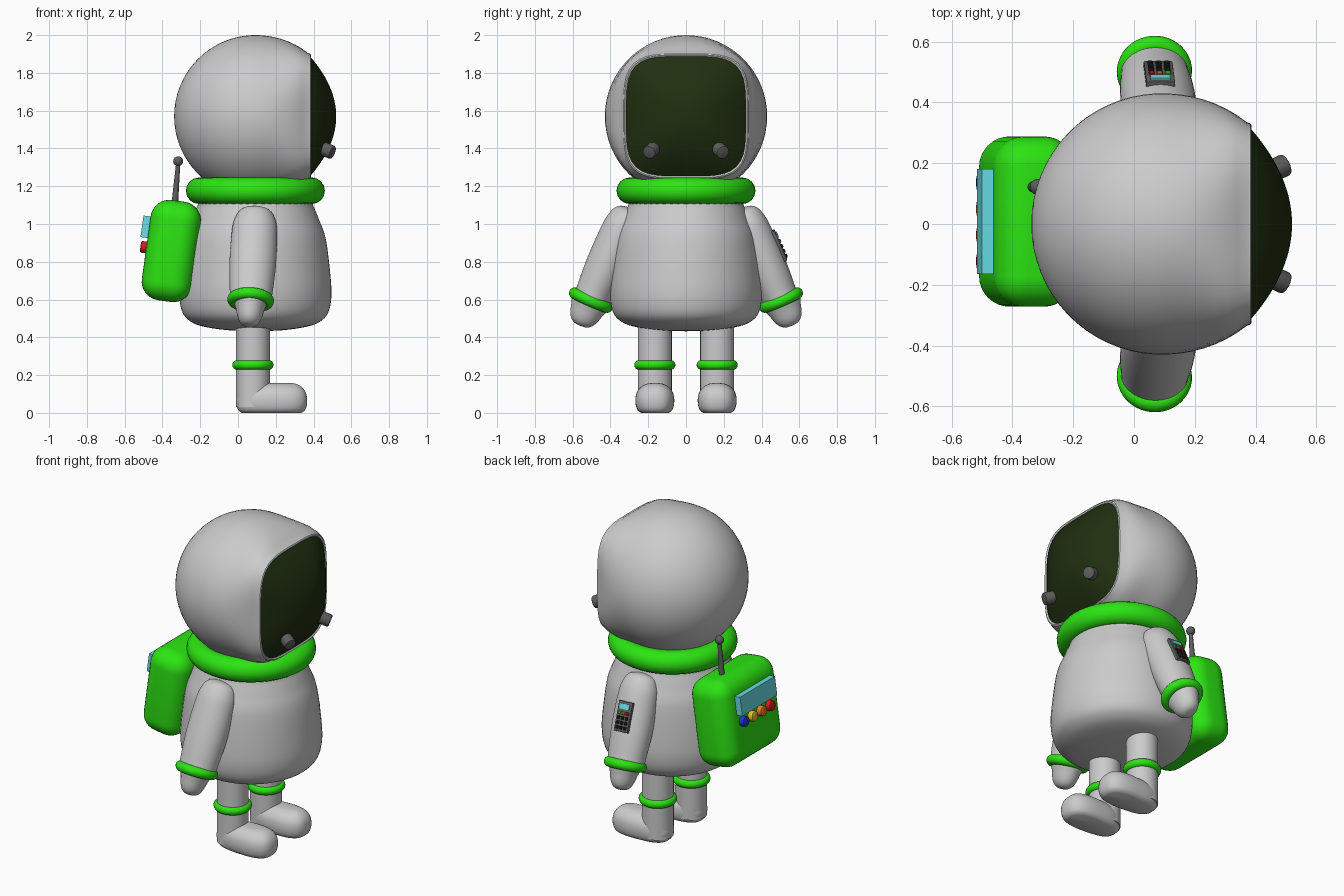
import bpy, bmesh, math
from mathutils import Matrix, Vector

if "Cube" in bpy.data.objects:
    bpy.data.objects.remove(bpy.data.objects["Cube"])

def material(name, rgb):
    m = bpy.data.materials.new(name)
    m.diffuse_color = (*rgb, 1)
    m.use_nodes = True
    m.node_tree.nodes["Principled BSDF"].inputs["Base Color"].default_value = m.diffuse_color
    return m

GREEN = material("green", (0.025, 0.78, 0.006))
DARK = material("dark_glass", (0.014, 0.028, 0.005))
METAL = material("dark_grey", (0.11, 0.11, 0.11))
BLACK = material("black", (0.015, 0.015, 0.015))
CYAN = material("cyan", (0.14, 0.75, 0.8))
BLUE = material("blue", (0.01, 0.04, 0.6))
YELLOW = material("yellow", (0.8, 0.5, 0.02))
ORANGE = material("orange", (0.8, 0.2, 0.01))
RED = material("red", (0.7, 0.01, 0.01))

def finish(name, bm, mat=None, matrix=Matrix(), bevel=0, segs=3):
    bmesh.ops.recalc_face_normals(bm, faces=bm.faces)
    if bevel:
        bmesh.ops.bevel(bm, geom=bm.edges[:], offset=bevel, segments=segs,
                        profile=0.5, affect='EDGES')
    me = bpy.data.meshes.new(name)
    bm.to_mesh(me)
    bm.free()
    ob = bpy.data.objects.new(name, me)
    bpy.context.collection.objects.link(ob)
    ob.matrix_world = matrix
    if mat:
        me.materials.append(mat)
    bpy.ops.object.select_all(action='DESELECT')
    ob.select_set(True)
    bpy.context.view_layer.objects.active = ob
    bpy.ops.object.shade_smooth_by_angle(angle=math.radians(35))
    return ob

def loft(name, rings, mat=None, matrix=Matrix(), closed=False):
    """Skin a list of equal-length point rings; closed joins last to first."""
    bm = bmesh.new()
    vs = [[bm.verts.new(p) for p in r] for r in rings]
    n = len(vs[0])
    pairs = list(zip(vs, vs[1:])) + ([(vs[-1], vs[0])] if closed else [])
    for a, b in pairs:
        for i in range(n):
            j = (i + 1) % n
            bm.faces.new((a[i], a[j], b[j], b[i]))
    if not closed:
        bm.faces.new(vs[0])
        bm.faces.new(vs[-1])
    return finish(name, bm, mat, matrix)

def smooth(pts, n=4):
    """Catmull-Rom curve through profile points."""
    p = [Vector(q) for q in pts]
    p = [2 * p[0] - p[1]] + p + [2 * p[-1] - p[-2]]
    out = []
    for a, b, c, d in zip(p, p[1:], p[2:], p[3:]):
        for k in range(n):
            t = k / n
            out.append(0.5 * (2*b + (c-a)*t + (2*a-5*b+4*c-d)*t*t + (3*b-a-3*c+d)*t**3))
    return out + [p[-2]]

def lathe(name, profile, mat=None, matrix=Matrix(), sx=1, sy=1, n=48, closed=False):
    ang = [2 * math.pi * i / n for i in range(n)]
    rings = [[(max(r, 0.0005) * sx * math.cos(a), max(r, 0.0005) * sy * math.sin(a), z)
              for a in ang] for r, z in profile]
    return loft(name, rings, mat, matrix, closed)

def torus(name, major, minor, matrix, mat=GREEN):
    prof = [(major + minor * math.cos(a), minor * math.sin(a))
            for a in (2 * math.pi * k / 16 for k in range(16))]
    return lathe(name, prof, mat, matrix, closed=True)

def box(name, size, matrix, mat=None, bevel=0, segs=3):
    bm = bmesh.new()
    bmesh.ops.create_cube(bm, size=1)
    bmesh.ops.scale(bm, vec=size, verts=bm.verts)
    return finish(name, bm, mat, matrix, bevel, segs)

def disc(name, r, depth, matrix, mat):
    h, b = depth / 2, r * 0.25
    return lathe(name, [(0, -h), (r, -h), (r, h - b), (r - b * 0.3, h - b * 0.3),
                        (r - b, h), (0, h)], mat, matrix, n=24)

def aim(loc, direction):
    return Matrix.Translation(loc) @ Vector(direction).to_track_quat('Z', 'Y').to_matrix().to_4x4()

T = Matrix.Translation
CX = 0.092

# Helmet: rings from the back pole morphing from round to rounded-square at the visor
def squircle(dx, r, q, n=64):
    ring = []
    for i in range(n):
        a = 2 * math.pi * i / n
        c, s = math.cos(a), math.sin(a)
        k = r / (abs(c) ** q + abs(s) ** q) ** (1 / q)
        ring.append((CX + dx, k * c, 1.57 + k * s))
    return ring

R = 0.43
rings = []
end = math.acos(-0.28 / R)
for i in range(25):
    dx = -R * math.cos(max(i, 0.02) / 24 * end)
    t = max(dx, 0) / 0.28
    rings.append(squircle(dx, math.sqrt(R * R - dx * dx) + 0.008 * t * t, 2 + 2 * t ** 3))
for dx, r in ((0.291, 0.331), (0.295, 0.325), (0.29, 0.317), (0.26, 0.31)):
    rings.append(squircle(dx, r, 4))
loft("helmet", rings)

# Visor: bulged glass filling the opening
rings = [squircle(0.255, 0.319, 4)]
for i in range(15):
    s = max(1 - i / 14, 0.004)
    rings.append(squircle(0.286 + 0.142 * (1 - s * s), 0.321 * s, 2 + 2 * s))
loft("visor", rings, DARK)
for side in (-1, 1):
    disc("visor_knob", 0.037, 0.06, aim((0.477, side * 0.185, 1.388), (0.37, side * 0.17, -0.15)), METAL)

# Collar and torso
torus("collar", 0.298, 0.07, T((CX, 0, 1.176)))
lathe("torso", smooth([(0, 0.432), (0.15, 0.438), (0.28, 0.458), (0.345, 0.485), (0.385, 0.53),
                       (0.402, 0.61), (0.398, 0.72), (0.373, 0.92), (0.338, 1.02),
                       (0.305, 1.1), (0.27, 1.17), (0, 1.18)]), None, T((CX, 0, 0)), n=64)

# Arms with cuffs and mitten hands
def arm_frame(side):
    c = Vector((0.067, side * 0.503, 0.597))
    z = (Vector((0.095, side * 0.29, 1.09)) - c).normalized()
    out = Vector((0, side, 0))
    out = (out - z * out.dot(z)).normalized()
    x = out.cross(z)
    return T(c) @ Matrix((x, out, z)).transposed().to_4x4()

for side in (-1, 1):
    m = arm_frame(side)
    lathe("arm", smooth([(0, -0.01), (0.09, -0.005), (0.097, 0.03), (0.107, 0.2), (0.105, 0.38),
                         (0.095, 0.46), (0.066, 0.515), (0, 0.535)]), None, m, sx=1.15)
    lathe("hand", smooth([(0, -0.148), (0.035, -0.142), (0.062, -0.115), (0.08, -0.06),
                          (0.088, 0), (0, 0.02)]), None, m, sx=0.92, sy=1.1)
    torus("wrist_cuff", 0.094, 0.03, m)

# Control panel on the outer side of one arm
m = arm_frame(1)
box("arm_panel", (0.095, 0.032, 0.175), m @ T((0, 0.1, 0.27)), METAL, 0.004, 2)
box("arm_panel_screen", (0.065, 0.01, 0.03), m @ T((0, 0.117, 0.327)), CYAN)
for row in range(4):
    for col in range(3):
        mat = (RED, ORANGE, GREEN)[col] if row == 0 else BLACK
        box("arm_panel_key", (0.018, 0.012, 0.018),
            m @ T(((col - 1) * 0.027, 0.118, 0.29 - row * 0.028)), mat, 0.003, 1)

# Legs, ankle cuffs and boots
def boot_ring(z, inset, n=48):
    ring = []
    for i in range(n):
        a = 2 * math.pi * i / n
        c, s = math.cos(a), math.sin(a)
        k = 1 / (abs(c) ** 2.7 + abs(s) ** 2.7) ** (1 / 2.7)
        ring.append((0.178 + k * c * (0.188 - inset),
                     k * s * (0.102 + 0.007 * c - inset), z))
    return ring

for side in (-1, 1):
    y = side * 0.165
    lathe("leg", [(0, 0.03), (0.09, 0.03), (0.09, 0.5), (0, 0.5)], None, T((0.079, y, 0)))
    torus("ankle_cuff", 0.083, 0.026, T((0.079, y, 0.254)))
    prof = smooth([(0.0, 0.03), (0.014, 0.012), (0.04, 0.002), (0.075, 0), (0.11, 0.008),
                   (0.138, 0.03), (0.154, 0.06), (0.158, 0.09)], 3)
    loft("boot", [boot_ring(z, i) for z, i in prof], None, T((0, y, 0)))

# Backpack, leaning forward, with screen, buttons and antenna
pack = T((-0.353, 0.008, 0.857)) @ Matrix.Rotation(math.radians(8), 4, 'Y')
box("backpack", (0.268, 0.56, 0.535), pack, GREEN, 0.1, 8)
box("backpack_screen", (0.05, 0.345, 0.115), pack @ T((-0.147, 0, 0.108)), CYAN)
for i, mat in enumerate((BLUE, YELLOW, ORANGE, RED)):
    disc("backpack_button", 0.031, 0.05,
         pack @ T((-0.14, 0.128 - i * 0.086, 0.0)) @ Matrix.Rotation(-math.pi / 2, 4, 'Y'), mat)
lathe("antenna", [(0, 0), (0.018, 0), (0.011, 0.24), (0, 0.24)], METAL,
      aim((-0.336, 0.122, 1.09), (0.02, 0, 0.24)), n=16)
ball = [(0.026 * math.sin(math.pi * k / 12), -0.026 * math.cos(math.pi * k / 12)) for k in range(13)]
lathe("antenna_tip", ball, METAL, T((-0.317, 0.122, 1.332)), n=24)
